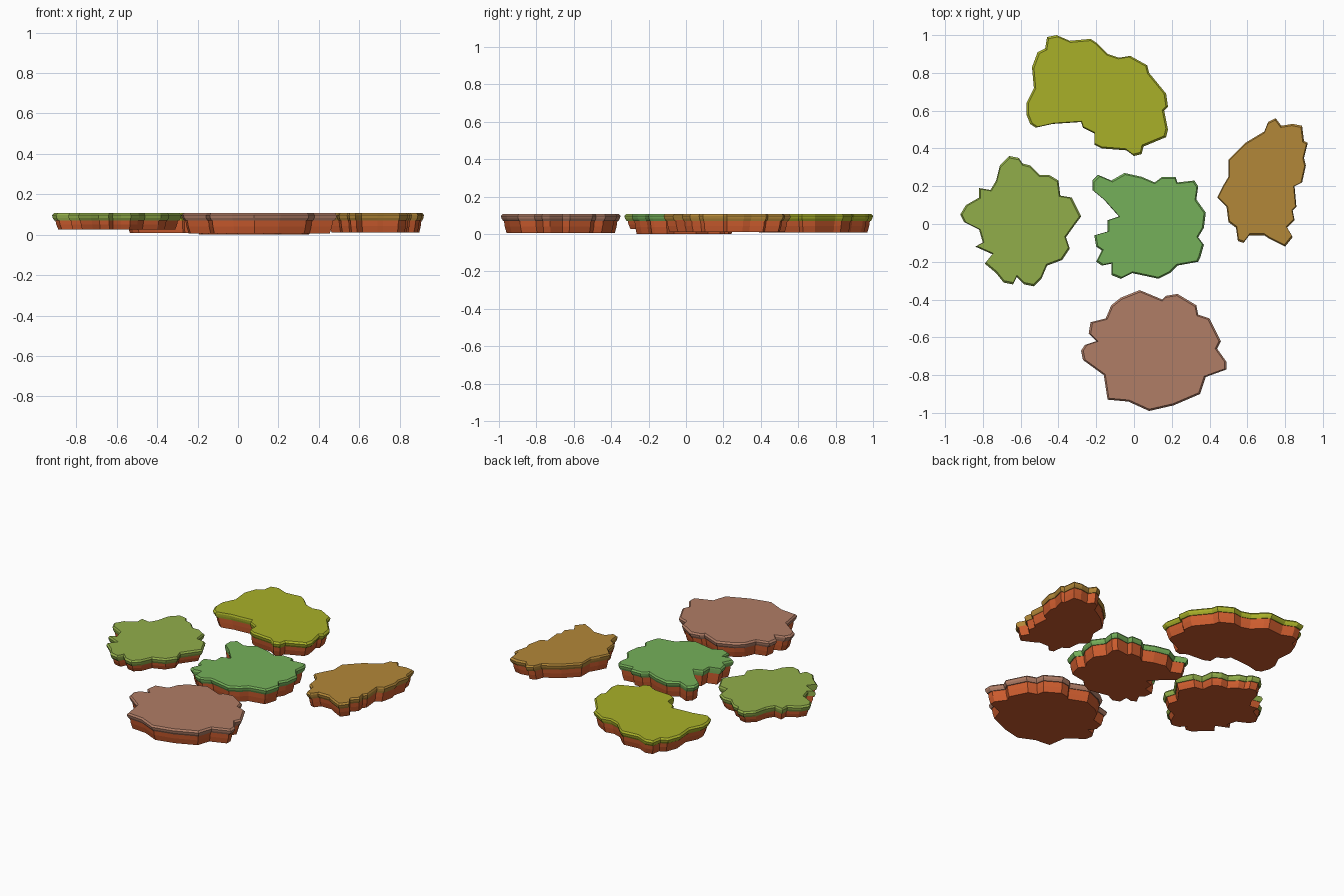
import bpy, bmesh

if "Cube" in bpy.data.objects:
    bpy.data.objects.remove(bpy.data.objects["Cube"])

def lin(c):
    return tuple(v / 12.92 if v < 0.04 else ((v + 0.055) / 1.055) ** 2.4 for v in c) + (1,)

def material(name, rgb):
    m = bpy.data.materials.new(name)
    m.diffuse_color = lin(rgb)
    m.use_nodes = True
    m.node_tree.nodes["Principled BSDF"].inputs["Base Color"].default_value = m.diffuse_color
    return m

def slab(name, outline, rings, mat):
    """Stack scaled copies of an outline; rings are (scale, z) from bottom to top."""
    xs = [x for x, y in outline]
    ys = [y for x, y in outline]
    cx, cy = (min(xs) + max(xs)) / 2, (min(ys) + max(ys)) / 2
    bm = bmesh.new()
    loops = [[bm.verts.new((cx + (x - cx) * s, cy + (y - cy) * s, z)) for x, y in outline]
             for s, z in rings]
    n = len(outline)
    for a, b in zip(loops, loops[1:]):
        for i in range(n):
            j = (i + 1) % n
            bm.faces.new((a[i], a[j], b[j], b[i]))
    bm.faces.new(loops[0][::-1])
    bm.faces.new(loops[-1])
    bmesh.ops.recalc_face_normals(bm, faces=bm.faces)
    me = bpy.data.meshes.new(name)
    bm.to_mesh(me)
    bm.free()
    me.materials.append(mat)
    bpy.context.collection.objects.link(bpy.data.objects.new(name, me))

rock = material("rock", (0.80, 0.36, 0.18))

def island(name, rgb, bottom, points):
    outline = [(x / 100, y / 100) for x, y in points][::-1]
    # turf cap with a bevelled rim, over a tapering rock base
    slab(name + "_turf", outline, [(0.965, 0.07), (0.99, 0.083), (1, 0.097), (0.97, 0.107)],
         material(name + "_turf", rgb))
    mid = (0.075 + bottom) / 2
    slab(name + "_rock", outline, [(0.905, bottom), (0.935, mid), (0.95, 0.075)], rock)

# back island
island("back_island", (0.66, 0.69, 0.16), 0.008, [
    (-46, 99), (-41, 100), (-34, 97), (-23, 98), (-20, 96), (-14, 90), (-8, 88), (-2, 89),
    (7, 84), (8, 80), (17, 69), (18, 62), (16, 60), (18, 50), (17, 46), (5, 41), (4, 37),
    (0, 36), (-4, 39), (-17, 40), (-21, 42), (-21, 48), (-27, 51), (-28, 54), (-43, 53),
    (-52, 51), (-55, 53), (-57, 58), (-57, 64), (-53, 72), (-54, 83), (-51, 91), (-47, 93)])

# left island
island("left_island", (0.57, 0.68, 0.29), 0.027, [
    (-66, 36), (-61, 35), (-59, 32), (-55, 31), (-50, 26), (-45, 26), (-40, 23), (-39, 15),
    (-33, 14), (-28, 4), (-31, 0), (-36, -7), (-34, -13), (-38, -19), (-46, -22), (-49, -29),
    (-53, -33), (-58, -32), (-62, -28), (-64, -32), (-69, -31), (-73, -26), (-79, -21),
    (-75, -16), (-84, -12), (-80, -10), (-82, -3), (-90, 1), (-92, 5), (-89, 10), (-82, 14),
    (-82, 19), (-76, 18), (-73, 23), (-71, 31)])

# middle island
island("middle_island", (0.46, 0.69, 0.35), 0.0, [
    (-22, 23), (-19, 26), (-12, 23), (-5, 27), (4, 25), (11, 22), (15, 25), (22, 25),
    (23, 22), (32, 23), (34, 20), (33, 13), (38, 6), (37, -2), (34, -7), (37, -11), (35, -18),
    (34, -20), (23, -22), (19, -26), (13, -29), (-1, -26), (-7, -29), (-12, -27), (-12, -21),
    (-17, -22), (-20, -20), (-17, -14), (-20, -12), (-21, -6), (-14, -4), (-14, 2), (-8, 4),
    (-16, 13), (-22, 18)])

# right island
island("right_island", (0.70, 0.53, 0.22), 0.01, [
    (75, 56), (78, 52), (84, 53), (89, 52), (90, 44), (92, 43), (90, 35), (91, 31), (89, 22),
    (85, 20), (86, 9), (84, 7), (85, 2), (81, -2), (84, -7), (80, -12), (72, -8), (69, -6),
    (61, -6), (58, -10), (55, -9), (54, -2), (50, 1), (49, 9), (44, 14), (47, 20), (50, 25),
    (50, 34), (59, 43), (69, 49), (71, 54)])

# front island
island("front_island", (0.69, 0.49, 0.40), 0.005, [
    (3, -35), (15, -40), (17, -38), (23, -37), (33, -43), (34, -48), (40, -50), (46, -62),
    (44, -66), (49, -73), (49, -77), (38, -81), (35, -90), (21, -96), (8, -99), (-3, -94),
    (-14, -93), (-16, -80), (-27, -72), (-28, -67), (-26, -64), (-20, -62), (-24, -58),
    (-23, -52), (-15, -50), (-12, -43), (-7, -39)])
